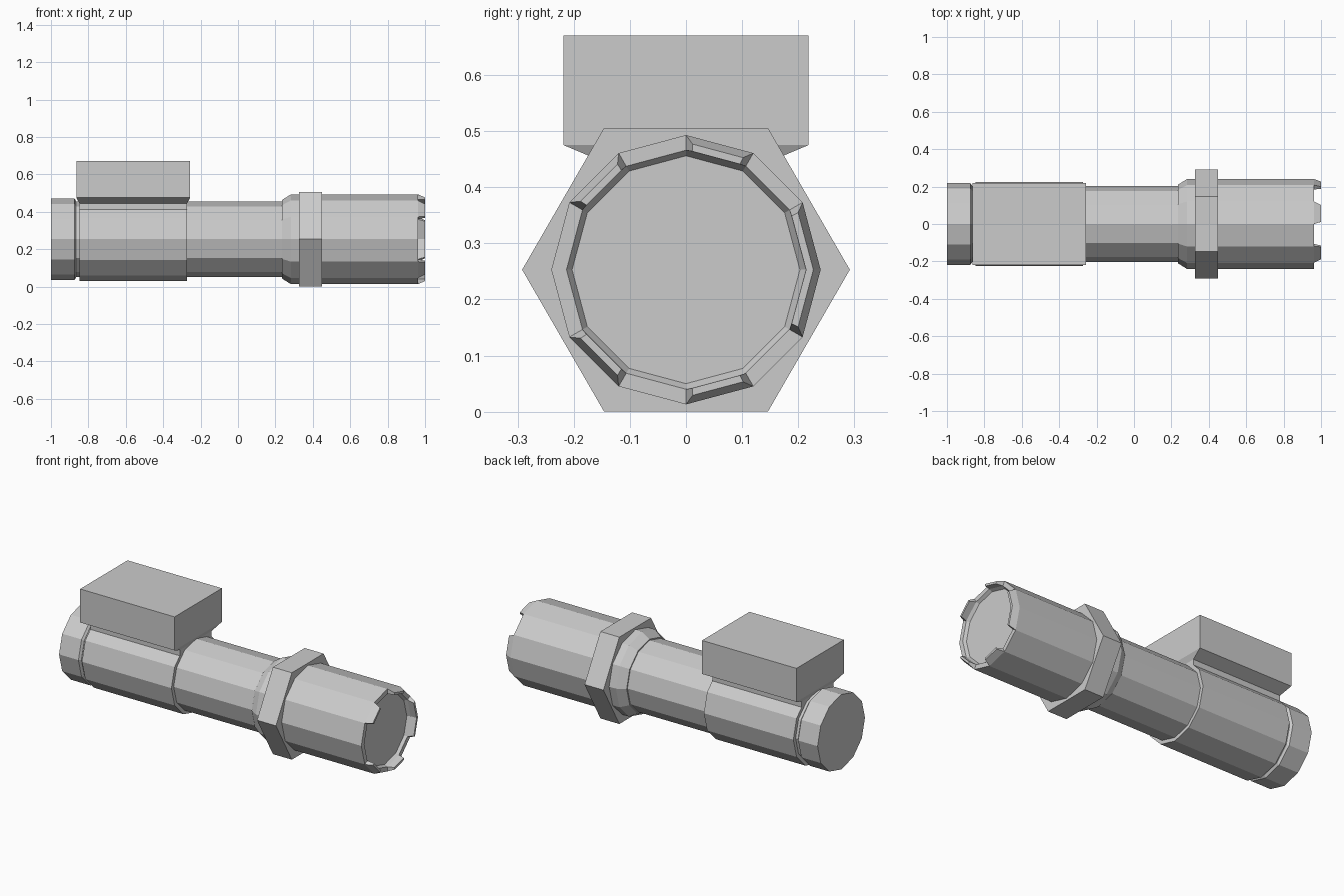
import bpy, bmesh
from math import sin, cos, radians

if "Cube" in bpy.data.objects:
    bpy.data.objects.remove(bpy.data.objects["Cube"])

AXIS_Z = 0.253


def finish(name, bm):
    bmesh.ops.recalc_face_normals(bm, faces=bm.faces)
    me = bpy.data.meshes.new(name)
    bm.to_mesh(me)
    bm.free()
    ob = bpy.data.objects.new(name, me)
    bpy.context.collection.objects.link(ob)
    return ob


def ring_point(deg, r, x, sides=12):
    # point on a regular polygon around the x axis, with a vertex at 0 degrees
    step = 360 / sides
    rr = r * cos(radians(step / 2)) / cos(radians(deg % step - step / 2))
    return (x, rr * cos(radians(deg)), AXIS_Z + rr * sin(radians(deg)))


def loft(name, loops):
    bm = bmesh.new()
    rows = [[bm.verts.new(p) for p in loop] for loop in loops]
    n = len(rows[0])
    for a, b in zip(rows, rows[1:]):
        for i in range(n):
            j = (i + 1) % n
            bm.faces.new((a[i], a[j], b[j], b[i]))
    bm.faces.new(rows[0])
    bm.faces.new(rows[-1])
    return finish(name, bm)


def turned(name, profile, sides=12):
    return loft(name, [[ring_point(i * 360 / sides, r, x, sides) for i in range(sides)]
                       for x, r in profile])


# Tube parts, tail to head
turned("tail_cap", [(-1, 0.218), (-0.875, 0.218), (-0.865, 0.205)])
turned("body_tube", [(-0.88, 0.203), (0.26, 0.203)])
turned("clamp_sleeve", [(-0.848, 0.224), (-0.272, 0.224)])
turned("head", [(0.235, 0.203), (0.235, 0.21), (0.283, 0.24), (0.962, 0.24),
                (0.962, 0.213), (0.945, 0.203)])
turned("hex_collar", [(0.327, 0.292), (0.449, 0.292)], sides=6)

# Bezel teeth: start angle and end angle of each
for k, (a, b) in enumerate([(-30, 30), (60, 90), (120, 150), (210, 240), (270, 300)]):
    angles = [a] + ([0] if b - a > 30 else []) + [b]
    loops = []
    for d in angles:
        shift = 3 if d == a else (-3 if d == b else 0)
        loops.append([ring_point(d, 0.24, 0.962), ring_point(d + shift, 0.227, 1.0),
                      ring_point(d + shift, 0.214, 1.0), ring_point(d, 0.213, 0.962)])
    loft(f"bezel_tooth_{k + 1}", loops)


# Mounting block on top of the sleeve, with tapered underside and neck
def rect(x0, x1, y, z):
    return [(x0, -y, z), (x1, -y, z), (x1, y, z), (x0, y, z)]


loft("mount_block", [rect(-0.848, -0.272, 0.147, 0.40),
                     rect(-0.848, -0.272, 0.147, 0.445),
                     rect(-0.864, -0.256, 0.218, 0.475),
                     rect(-0.864, -0.256, 0.218, 0.67)])
